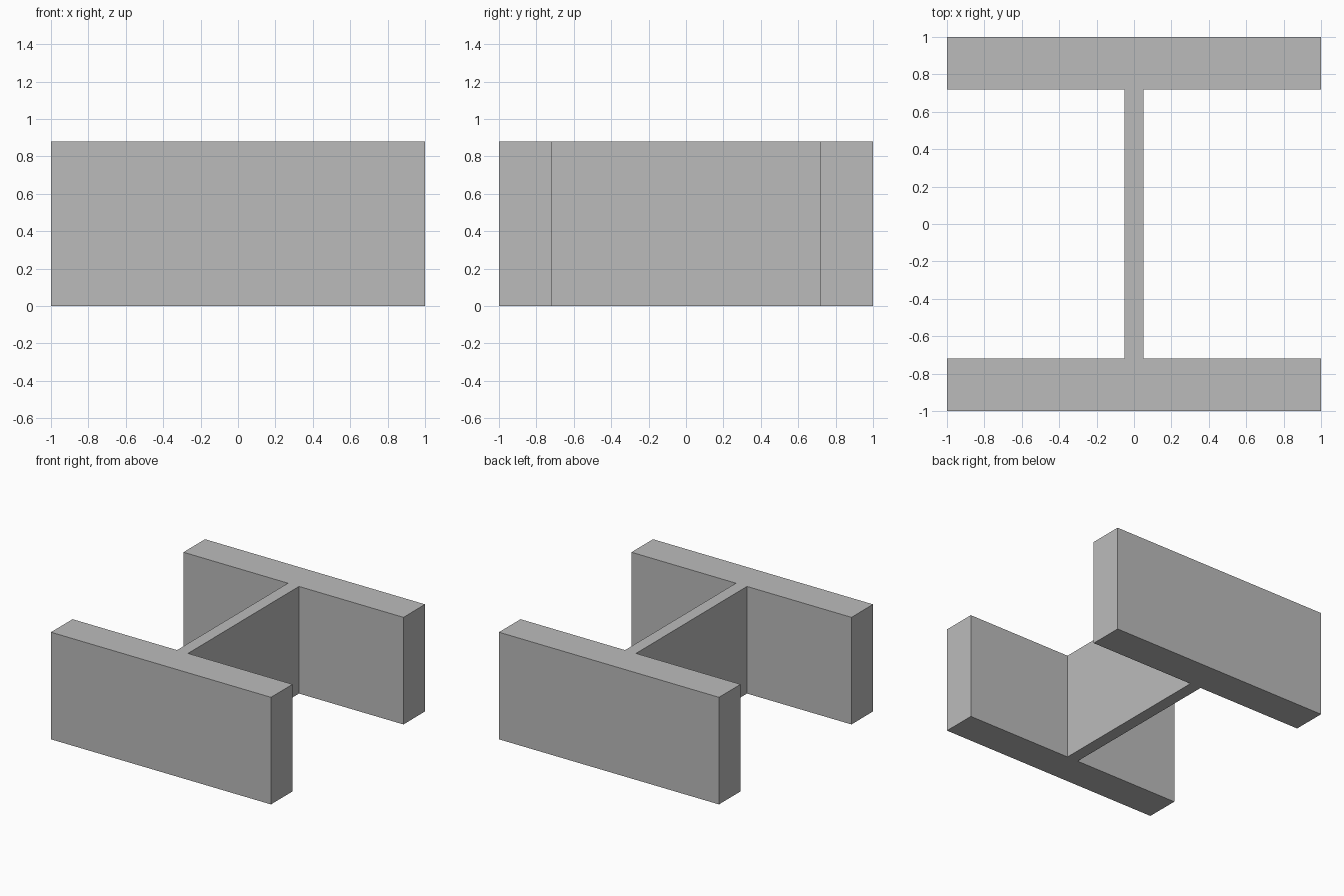
import bpy
import bmesh

cube = bpy.data.objects.get("Cube")
if cube:
    bpy.data.objects.remove(cube, do_unlink=True)

HEIGHT = 0.88
HALF = 1.0          # half width and half depth
FLANGE_INNER = 0.72
WEB_HALF = 0.05

# Plain grey steel
grey = bpy.data.materials.new("steel_grey")
grey.use_nodes = True
colour = (0.5, 0.5, 0.5, 1)
grey.diffuse_color = colour
grey.node_tree.nodes["Principled BSDF"].inputs["Base Color"].default_value = colour

# Right half of the I-shaped section, then the left half by point symmetry
half = [(HALF, -HALF), (HALF, -FLANGE_INNER), (WEB_HALF, -FLANGE_INNER),
        (WEB_HALF, FLANGE_INNER), (HALF, FLANGE_INNER), (HALF, HALF)]
section = half + [(-x, -y) for x, y in half]

# Extrude the section upward into one solid beam
bm = bmesh.new()
base = bm.faces.new([bm.verts.new((x, y, 0)) for x, y in section])
top = bmesh.ops.extrude_face_region(bm, geom=[base], use_keep_orig=True)["geom"]
bmesh.ops.translate(bm, vec=(0, 0, HEIGHT),
                    verts=[v for v in top if isinstance(v, bmesh.types.BMVert)])
bmesh.ops.recalc_face_normals(bm, faces=bm.faces)

mesh = bpy.data.meshes.new("i_beam")
bm.to_mesh(mesh)
bm.free()
mesh.materials.append(grey)
beam = bpy.data.objects.new("i_beam", mesh)
bpy.context.collection.objects.link(beam)
